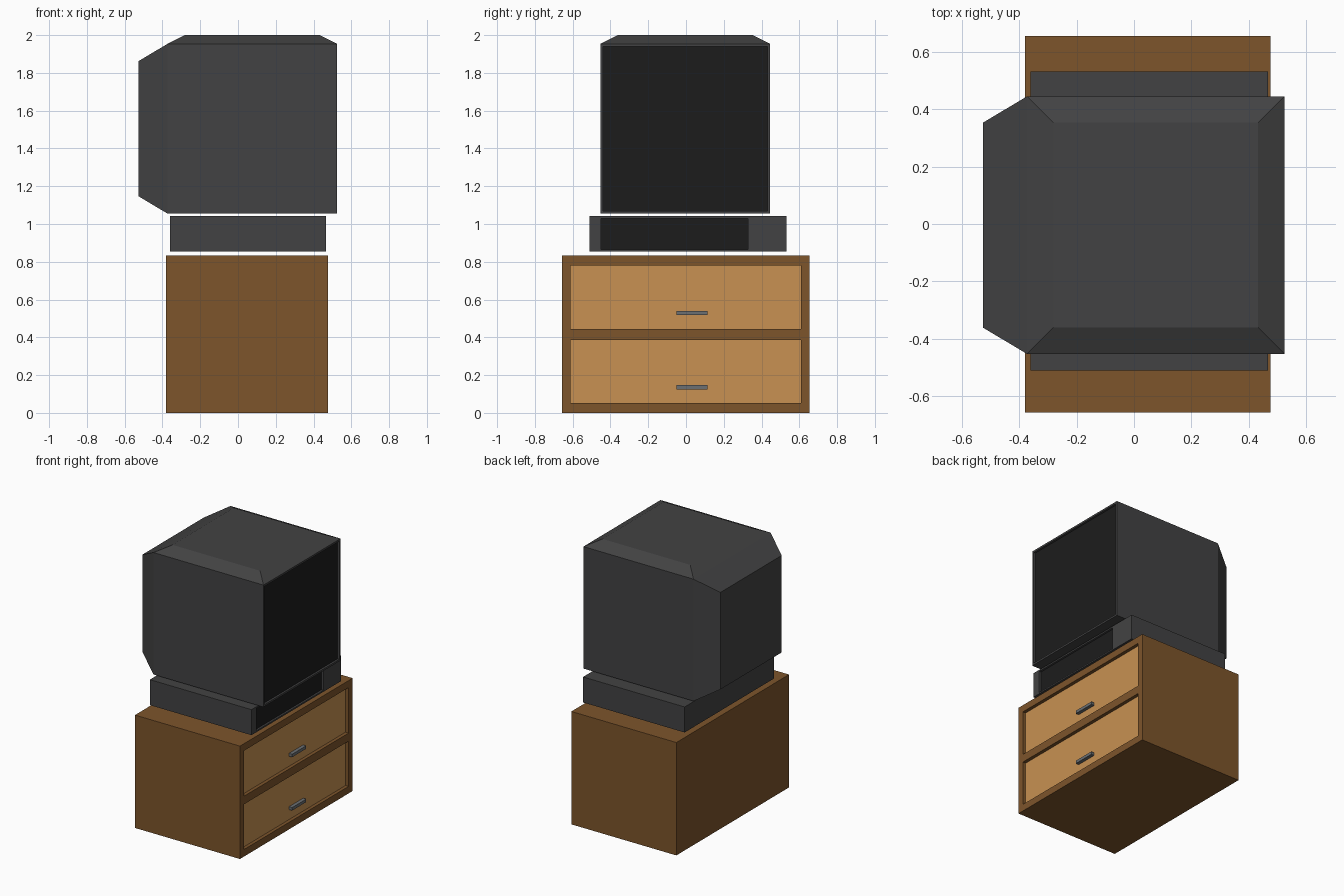
import bpy, bmesh
from mathutils import Vector

if "Cube" in bpy.data.objects:
    bpy.data.objects.remove(bpy.data.objects["Cube"])


def material(name, r, g, b):
    m = bpy.data.materials.new(name)
    m.diffuse_color = (r, g, b, 1)
    m.use_nodes = True
    m.node_tree.nodes["Principled BSDF"].inputs["Base Color"].default_value = m.diffuse_color
    return m


WOOD = material("dark_wood", 0.205, 0.09, 0.024)
FRONT = material("light_wood", 0.58, 0.285, 0.085)
PLASTIC = material("dark_plastic", 0.055, 0.055, 0.056)
BLACK = material("black_glass", 0.012, 0.012, 0.012)
METAL = material("handle_metal", 0.15, 0.16, 0.17)


def box(lo, hi):
    bm = bmesh.new()
    bmesh.ops.create_cube(bm, size=1)
    lo, hi = Vector(lo), Vector(hi)
    for v in bm.verts:
        v.co = Vector(lo[i] + (v.co[i] + 0.5) * (hi[i] - lo[i]) for i in range(3))
    bm.normal_update()
    return bm


def finish(bm, name, *mats):
    me = bpy.data.meshes.new(name)
    bm.to_mesh(me)
    bm.free()
    for m in mats:
        me.materials.append(m)
    ob = bpy.data.objects.new(name, me)
    bpy.context.collection.objects.link(ob)
    return ob


def facing(bm, direction):
    return [f for f in bm.faces if f.normal.dot(Vector(direction)) > 0.99]


def inset(bm, faces, thickness, depth):
    bmesh.ops.inset_individual(bm, faces=faces, thickness=thickness, depth=depth,
                               use_even_offset=True)
    bm.normal_update()


def recess(bm, y_range, z_ranges, depth):
    """Slice the +x face into cells and sink the panels at the given ranges."""
    cuts = [(1, y) for y in y_range] + [(2, z) for r in z_ranges for z in r]
    for axis, value in cuts:
        normal = Vector((0, 0, 0))
        normal[axis] = 1
        faces = facing(bm, (1, 0, 0))
        edges = {e for f in faces for e in f.edges}
        verts = {v for f in faces for v in f.verts}
        bmesh.ops.bisect_plane(bm, geom=list(verts) + list(edges) + faces,
                               plane_co=normal * value, plane_no=normal)
        bm.normal_update()
    panels = []
    for f in facing(bm, (1, 0, 0)):
        c = f.calc_center_median()
        if y_range[0] < c.y < y_range[1] and any(a < c.z < b for a, b in z_ranges):
            f.material_index = 1
            panels.append(f)
    for f in bmesh.ops.extrude_discrete_faces(bm, faces=panels)["faces"]:
        for v in f.verts:
            v.co.x -= depth
    # Only the sunken panels keep the second material
    bm.normal_update()
    front = max(v.co.x for v in bm.verts)
    for f in bm.faces:
        sunk = f.normal.x > 0.99 and f.calc_center_median().x < front - depth / 2
        f.material_index = 1 if sunk else 0


# Cabinet with two sunken drawer fronts
bm = box((-0.38, -0.657, 0), (0.476, 0.655, 0.832))
drawers = [(0.052, 0.385), (0.445, 0.78)]
recess(bm, (-0.612, 0.608), drawers, 0.025)
finish(bm, "cabinet", WOOD, FRONT)

# Drawer handles
for name, z in (("lower_handle", 0.136), ("upper_handle", 0.529)):
    finish(box((0.451, -0.05, z - 0.011), (0.476, 0.115, z + 0.011)), name, METAL)

# Media player with a dark front panel
bm = box((-0.361, -0.51, 0.854), (0.467, 0.532, 1.042))
recess(bm, (-0.45, 0.328), [(0.865, 1.03)], 0.015)
finish(bm, "media_player", PLASTIC, BLACK)

# Television: tapered back, raised bevelled top, sunken screen
bm = box((-0.373, -0.453, 1.055), (0.525, 0.445, 1.954))
back, top, screen = (facing(bm, d) for d in ((-1, 0, 0), (0, 0, 1), (1, 0, 0)))
inset(bm, back, 0.092, 0.154)
inset(bm, top, 0.092, 0.046)
inset(bm, screen, 0.014, 0)
inset(bm, screen, 0, -0.015)
screen[0].material_index = 1
finish(bm, "television", PLASTIC, BLACK)
